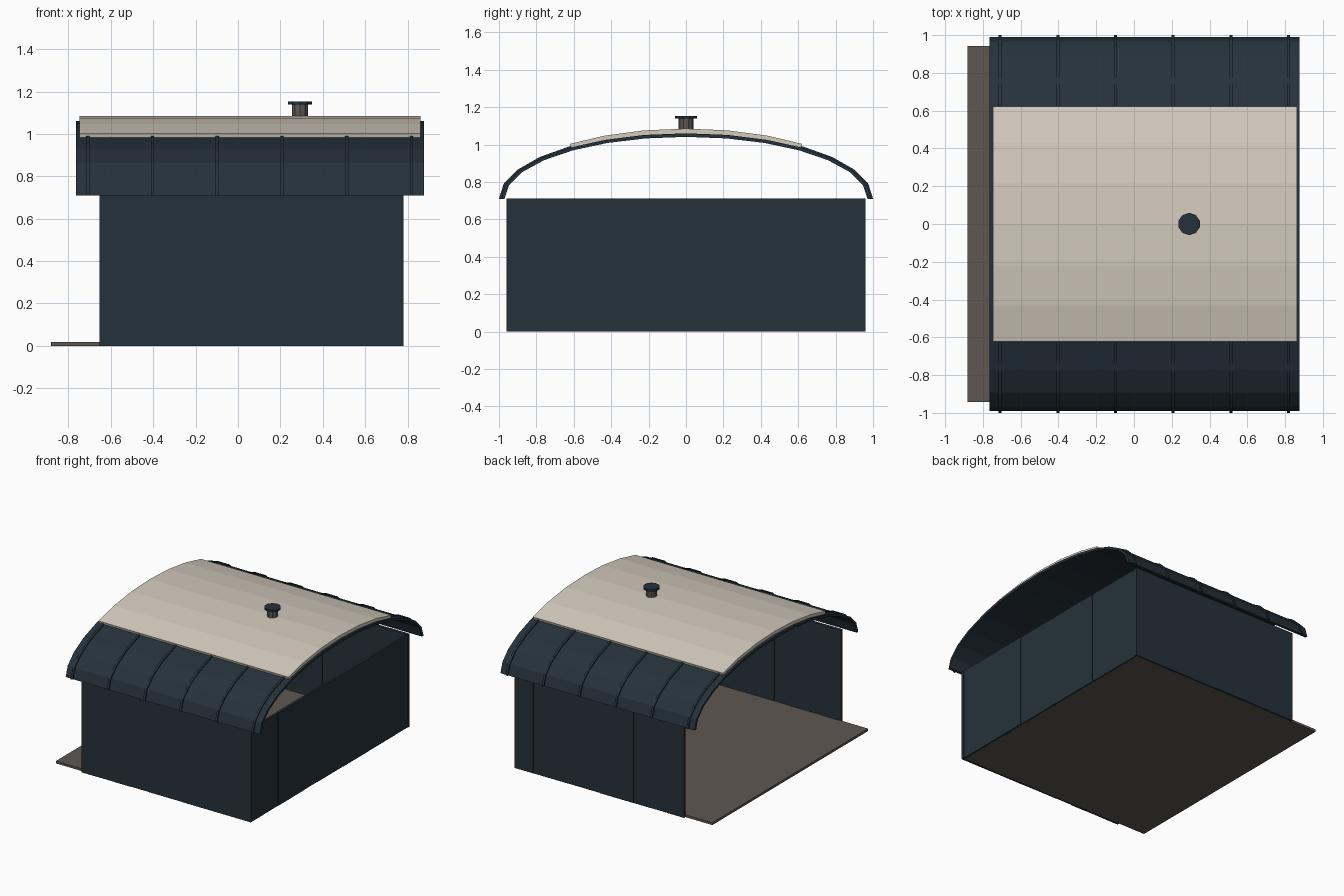
import bpy, bmesh, math, random

if "Cube" in bpy.data.objects:
    bpy.data.objects.remove(bpy.data.objects["Cube"])

random.seed(4)
EAVE = 0.71      # height where the arch starts
STEP = math.pi / 14


def material(name, rgb):
    m = bpy.data.materials.new(name)
    m.diffuse_color = (*rgb, 1)
    m.use_nodes = True
    m.node_tree.nodes["Principled BSDF"].inputs["Base Color"].default_value = m.diffuse_color
    return m


navy = material("dark navy", (0.0185, 0.031, 0.043))
cream = material("cream", (0.665, 0.6, 0.515))
grey = material("warm grey", (0.112, 0.096, 0.083))


def finish(name, bm, mat):
    bmesh.ops.recalc_face_normals(bm, faces=bm.faces)
    mesh = bpy.data.meshes.new(name)
    bm.to_mesh(mesh)
    bm.free()
    mesh.materials.append(mat)
    obj = bpy.data.objects.new(name, mesh)
    bpy.context.collection.objects.link(obj)
    return obj


def add_box(bm, lo, hi):
    verts = bmesh.ops.create_cube(bm, size=1)["verts"]
    for v in verts:
        for i in range(3):
            v.co[i] = lo[i] + (v.co[i] + 0.5) * (hi[i] - lo[i])


def add_arch(bm, x0, x1, outer, inner, first, last):
    """Elliptical arched sheet; outer and inner are (half width, rise)."""
    rings = []
    for k in range(first, last + 1):
        s, c = math.sin(k * STEP), math.cos(k * STEP)
        rings.append([bm.verts.new((x, a * s, EAVE + b * c))
                      for x, (a, b) in ((x0, outer), (x1, outer), (x1, inner), (x0, inner))])
    for r, q in zip(rings, rings[1:]):
        for i in range(4):
            j = (i + 1) % 4
            bm.faces.new((r[i], r[j], q[j], q[i]))
    bm.faces.new(rings[0])
    bm.faces.new(rings[-1])


def plank_wall(name, axis, start, end, inside, outside, count):
    """Row of upright planks with slightly uneven faces."""
    bm = bmesh.new()
    width = (end - start) / count
    sign = 1 if outside > inside else -1
    for i in range(count):
        a = start + i * width
        dent = random.choice((0, 0.002, 0.004)) * sign
        near, far = sorted((inside + dent, outside - dent * 0.8))
        if axis == 0:
            add_box(bm, (a, near, 0), (a + width, far, EAVE))
        else:
            add_box(bm, (near, a, 0), (far, a + width, EAVE))
    return finish(name, bm, navy)


# Floor slab, sticking out at the open end
bm = bmesh.new()
add_box(bm, (-0.882, -0.942, 0), (0.765, 0.942, 0.018))
finish("floor", bm, grey)

# Three plank walls, the -x end is open
plank_wall("front_wall", 0, -0.654, 0.762, -0.938, -0.96, 10)
plank_wall("back_wall", 0, -0.654, 0.762, 0.938, 0.96, 10)
plank_wall("end_wall", 1, -0.94, 0.94, 0.76, 0.78, 12)

# Corner posts
bm = bmesh.new()
for side in (-1, 1):
    y0, y1 = sorted((side * 0.938, side * 0.96))
    add_box(bm, (0.76, y0, 0), (0.781, y1, EAVE))
finish("corner_posts", bm, navy)

# Arched roof
bm = bmesh.new()
add_arch(bm, -0.765, 0.877, (0.99, 0.35), (0.97, 0.331), -7, 7)
finish("roof", bm, navy)

# Raised seams over the roof
bm = bmesh.new()
for i in range(6):
    x = -0.709 + i * 0.3055
    add_arch(bm, x - 0.008, x + 0.008, (1.0, 0.358), (0.985, 0.345), -7, 7)
finish("roof_seams", bm, navy)

# Light cover sheet across the crown
bm = bmesh.new()
add_arch(bm, -0.747, 0.862, (0.996, 0.375), (0.985, 0.348), -3, 3)
finish("roof_cover", bm, cream)


# Vent pipe and cap
def disc(name, radius, z0, z1, mat):
    bm = bmesh.new()
    bmesh.ops.create_cone(bm, cap_ends=True, segments=10, radius1=radius, radius2=radius, depth=z1 - z0)
    bmesh.ops.translate(bm, verts=bm.verts, vec=(0.292, 0, (z0 + z1) / 2))
    finish(name, bm, mat)


disc("vent_pipe", 0.04, 1.05, 1.14, grey)
disc("vent_cap", 0.059, 1.138, 1.153, navy)
